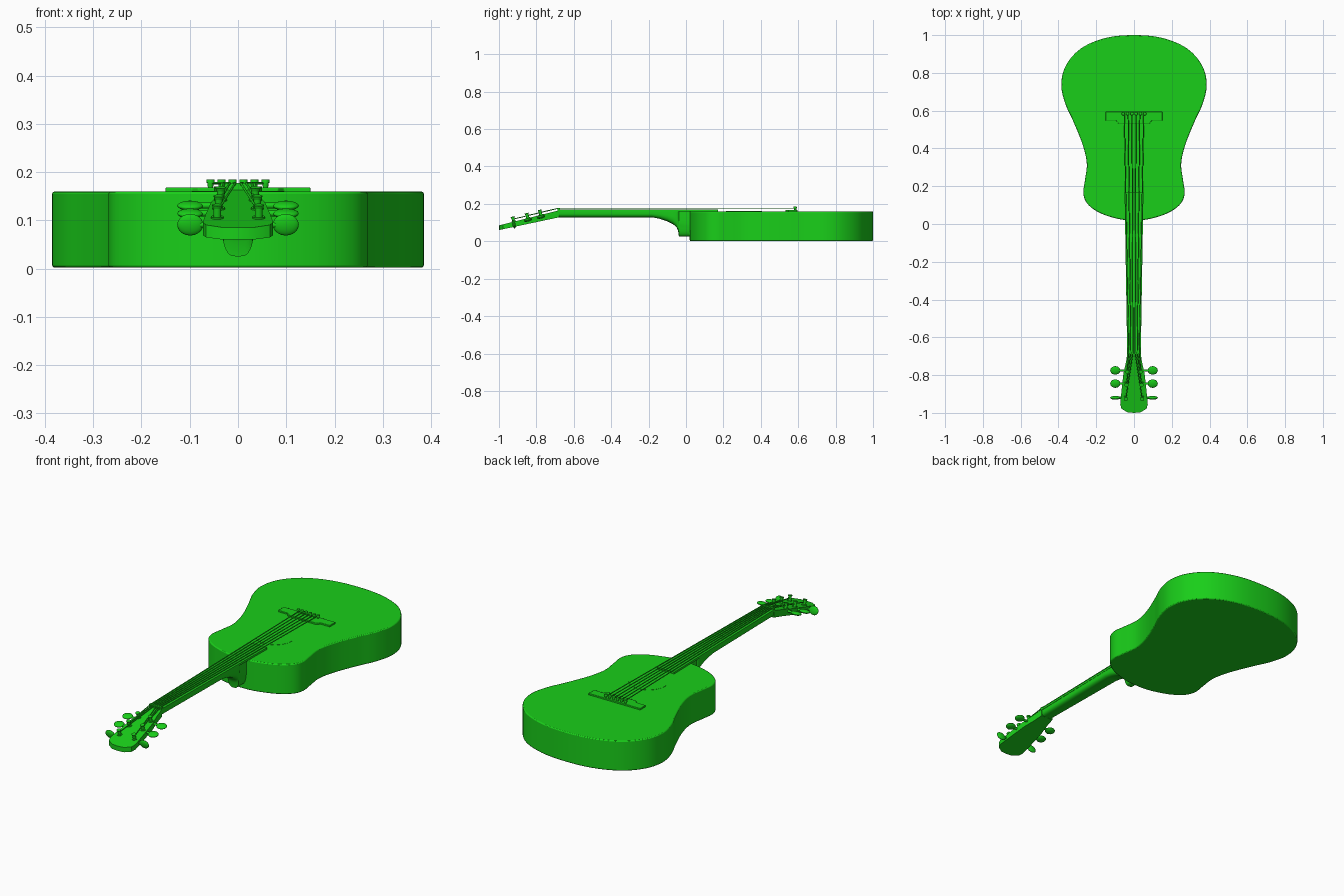
import bpy, bmesh
from math import sin, cos, pi, atan
from mathutils import Vector

if "Cube" in bpy.data.objects:
    bpy.data.objects.remove(bpy.data.objects["Cube"])

green = bpy.data.materials.new("green")
green.diffuse_color = (0.01, 0.62, 0.01, 1)
green.use_nodes = True
green.node_tree.nodes["Principled BSDF"].inputs["Base Color"].default_value = green.diffuse_color


def make(name, verts, faces, bevel=0):
    bm = bmesh.new()
    vs = [bm.verts.new(v) for v in verts]
    for f in faces:
        bm.faces.new([vs[i] for i in f])
    bmesh.ops.recalc_face_normals(bm, faces=bm.faces)
    me = bpy.data.meshes.new(name)
    bm.to_mesh(me)
    bm.free()
    ob = bpy.data.objects.new(name, me)
    bpy.context.collection.objects.link(ob)
    if bevel:
        m = ob.modifiers.new("bevel", 'BEVEL')
        m.width, m.segments = bevel, 2
        m.limit_method, m.angle_limit = 'ANGLE', 0.9
    return finish(ob, name)


def finish(ob, name):
    ob.name = name
    ob.data.materials.append(green)
    if ob.type == 'MESH':
        bpy.ops.object.select_all(action='DESELECT')
        bpy.context.view_layer.objects.active = ob
        ob.select_set(True)
        bpy.ops.object.shade_smooth_by_angle(angle=0.6)
    return ob


def loft(name, rings, bevel=0):
    n = len(rings[0])
    verts = [v for r in rings for v in r]
    faces = [range(n), range(len(verts) - n, len(verts))]
    for k in range(len(rings) - 1):
        for i in range(n):
            j = (i + 1) % n
            faces.append((k*n + i, k*n + j, k*n + n + j, k*n + n + i))
    return make(name, verts, faces, bevel)


def prism(name, half, low, high, bevel=0):
    # mirrors a right-hand outline; low and high give z as a function of y
    pts = half + [(-x, y) for x, y in reversed(half) if x > 1e-6]
    return loft(name, [[(x, y, z(y)) for x, y in pts] for z in (low, high)], bevel)


def smooth_path(p, steps=6):
    ext = [Vector((-p[1][0], p[1][1]))] + [Vector(q) for q in p] + [Vector((-p[-2][0], p[-2][1]))]
    out = []
    for i in range(1, len(ext) - 2):
        a, b, c, d = ext[i-1:i+3]
        for s in range(steps):
            t = s / steps
            q = 0.5 * (2*b + (c - a)*t + (2*a - 5*b + 4*c - d)*t*t + (3*b - a - 3*c + d)*t**3)
            out.append((q.x, q.y))
    return out + [p[-1]]


def cylinder(name, r1, r2, base, direction, length):
    d = Vector(direction).normalized()
    bpy.ops.mesh.primitive_cone_add(vertices=20, radius1=r1, radius2=r2, depth=length,
                                    location=Vector(base) + d * length / 2,
                                    rotation=d.to_track_quat('Z', 'Y').to_euler())
    return finish(bpy.context.object, name)


def flat(z):
    return lambda y: z


# body and sound hole
body = [(0, 1), (.15, .985), (.28, .93), (.36, .84), (.385, .74), (.365, .64), (.32, .54),
        (.272, .42), (.25, .32), (.26, .23), (.268, .16), (.245, .105), (.18, .058), (.08, .026), (0, .02)]
prism("body", smooth_path(body), flat(0.002), flat(.16), .005)
cylinder("sound_hole", .095, .095, (0, .31, .155), (0, 0, 1), .006)

# neck with curved heel
sections = [(-.69, .034, .128), (-.18, .043, .128), (-.14, .043, .12), (-.1, .043, .107), (-.07, .043, .092),
            (-.05, .043, .075), (-.042, .04, .055), (-.038, .036, .025), (.04, .036, .025)]
rings = []
for y, w, zb in sections:
    ring = []
    for i in range(17):
        a = pi * i / 16
        c = cos(a)
        ring.append((w * (1 if c > 0 else -1) * abs(c)**.6, y, .16 - (.16 - zb) * max(sin(a), 0)**.6))
    rings.append(ring)
loft("neck", rings)

# fretboard and nut
prism("fretboard", [(.05, .17), (.036, -.685)], flat(.159), flat(.17))
prism("nut", [(.036, -.675), (.036, -.687)], flat(.16), flat(.177))


# tilted headstock
def head_top(y):
    return .085 + (y + 1) * .25


def head_low(y):
    return .06 + (y + 1) * .2125


prism("headstock", [(.035, -.68), (.042, -.73), (.056, -.79), (.066, -.88), (.073, -.955),
                    (.066, -.978), (.035, -.997), (0, -1)], head_low, head_top)

# bridge with pins
prism("bridge", [(.15, .595), (.15, .548), (.095, .548), (.083, .532)], flat(.158), flat(.168), .002)
bridge_x = [-.057 + i * .0228 for i in range(6)]
for x in bridge_x:
    cylinder("bridge_pin", .005, .007, (x, .584, .165), (0, 0, 1), .015)
    cylinder("bridge_pin_head", .009, .008, (x, .584, .178), (0, 0, 1), .007)

# tuning posts, shafts and knobs
normal = Vector((0, -.24, .97)).normalized()
posts = [(.036, -.775), (.04, -.845), (.043, -.92)]
for s in (-1, 1):
    for k, (x, y) in enumerate(posts):
        base = Vector((s * x, y, head_top(y) - .003))
        cylinder("post_collar", .013, .013, base, normal, .006)
        cylinder("tuning_post", .008, .008, base, normal, .026)
        cylinder("post_cap", .009, .011, base + normal * .024, normal, .007)
        z = (head_top(y) + head_low(y)) / 2 + (.006 if k < 2 else 0)
        cylinder("tuner_shaft", .006, .006, (s * .035, y, z), (s, 0, 0), .05)
        tilt = atan(.24) + (pi / 2 if k == 2 else 0)
        bpy.ops.mesh.primitive_uv_sphere_add(segments=20, ring_count=10, radius=1,
                                             location=(s * .099, y, z), rotation=(tilt, 0, 0))
        bpy.context.object.scale = (.027, .023, .009)
        finish(bpy.context.object, "tuner_knob")

# strings from bridge over the nut to the posts
for i, x in enumerate(bridge_x):
    s = -1 if i < 3 else 1
    px, py = posts[i if i < 3 else 5 - i]
    end = Vector((s * px, py, head_top(py))) + normal * .014
    cu = bpy.data.curves.new("string", 'CURVE')
    cu.dimensions = '3D'
    cu.bevel_depth, cu.bevel_resolution = .0026, 1
    cu.use_fill_caps = True
    sp = cu.splines.new('POLY')
    sp.points.add(2)
    for p, co in zip(sp.points, [(x * .9, .584, .177), (x * .5, -.681, .177), end]):
        p.co = (*co, 1)
    ob = bpy.data.objects.new("string", cu)
    bpy.context.collection.objects.link(ob)
    finish(ob, "string")
